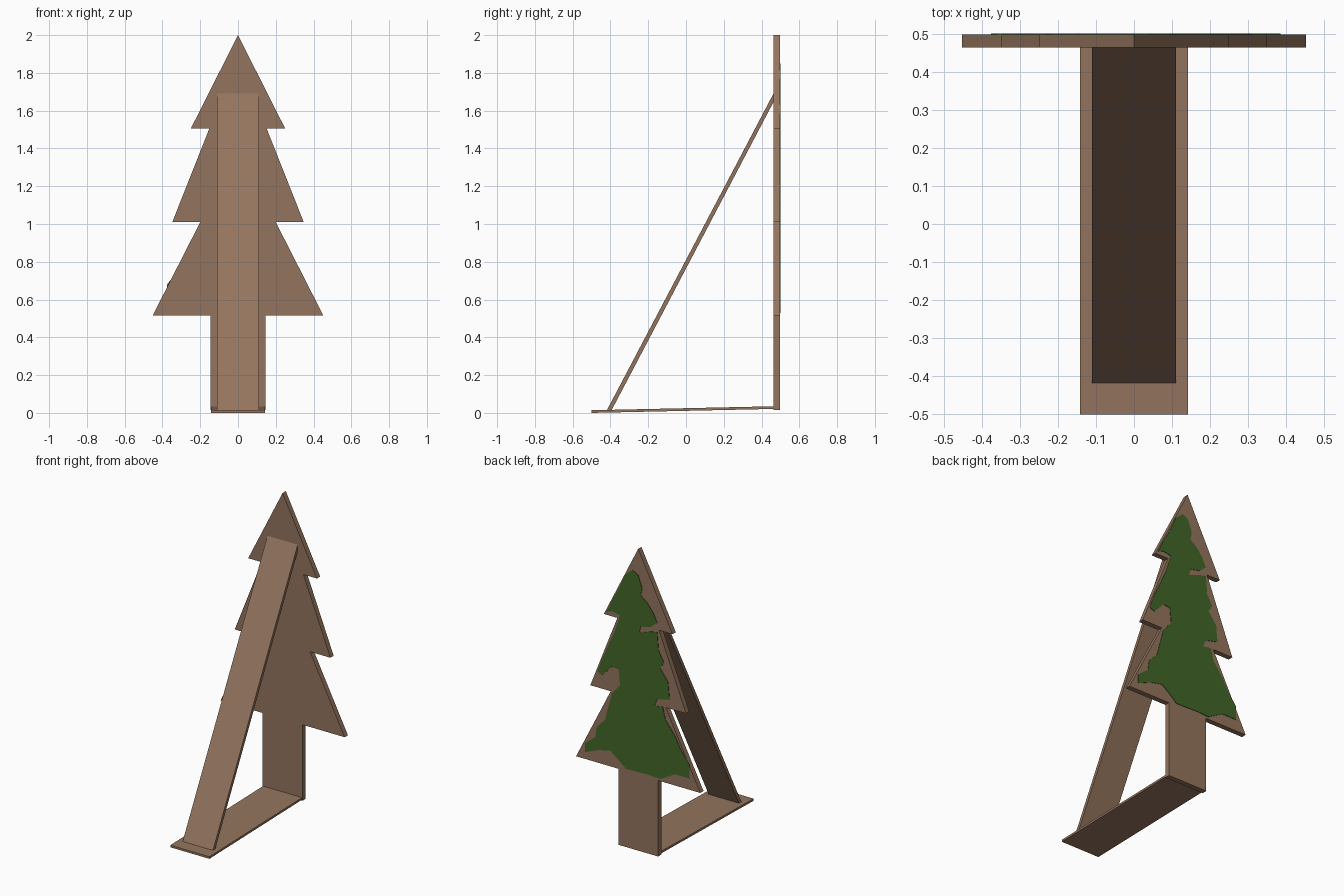
import bpy, bmesh

if "Cube" in bpy.data.objects:
    bpy.data.objects.remove(bpy.data.objects["Cube"])


def material(name, rgb):
    m = bpy.data.materials.new(name)
    m.diffuse_color = (*rgb, 1.0)
    m.use_nodes = True
    m.node_tree.nodes["Principled BSDF"].inputs["Base Color"].default_value = m.diffuse_color
    return m


WOOD = material("brown wood", (0.296, 0.178, 0.112))
GREEN = material("green paint", (0.055, 0.133, 0.021))


def prism(name, profile, place, lo, hi, mat):
    """Extrude a flat profile between lo and hi; place maps (a, b, depth) to xyz."""
    bm = bmesh.new()
    near = [bm.verts.new(place(a, b, lo)) for a, b in profile]
    far = [bm.verts.new(place(a, b, hi)) for a, b in profile]
    bm.faces.new(near)
    bm.faces.new(far[::-1])
    n = len(profile)
    for i in range(n):
        j = (i + 1) % n
        bm.faces.new((near[i], far[i], far[j], near[j]))
    bmesh.ops.recalc_face_normals(bm, faces=bm.faces[:])
    bmesh.ops.triangulate(bm, faces=[f for f in bm.faces if len(f.verts) > 4])
    me = bpy.data.meshes.new(name)
    bm.to_mesh(me)
    bm.free()
    me.materials.append(mat)
    ob = bpy.data.objects.new(name, me)
    bpy.context.collection.objects.link(ob)
    return ob


def upright(a, b, d):      # profile in xz, depth along y
    return (a, d, b)


def sideways(a, b, d):     # profile in yz, depth along x
    return (d, a, b)


# Tree-shaped board: right half mirrored to the left
half = [(0.25, 1.505), (0.152, 1.505), (0.348, 1.01), (0.2, 1.01),
        (0.452, 0.515), (0.145, 0.515), (0.145, 0.015)]
outline = [(0, 2.0)] + half + [(-x, z) for x, z in reversed(half)]
prism("tree_board", outline, upright, 0.463, 0.497, WOOD)

# Slightly tilted base plank
prism("base_plank", [(-0.5, 0), (0.464, 0.021), (0.464, 0.035), (-0.5, 0.014)],
      sideways, -0.142, 0.142, WOOD)

# Slanted rear brace
prism("brace", [(-0.42, 0.012), (-0.395, 0.012), (0.464, 1.647), (0.464, 1.692)],
      sideways, -0.11, 0.11, WOOD)

# Painted foliage patch, a thin plate on the far face
foliage = [(.04, 1.85), (0, 1.83), (-.03, 1.75), (-.02, 1.70), (-.07, 1.66),
           (-.11, 1.61), (-.14, 1.55), (-.09, 1.51), (-.02, 1.495), (-.01, 1.45),
           (-.09, 1.48), (-.14, 1.49), (-.15, 1.37), (-.19, 1.30), (-.16, 1.26),
           (-.22, 1.18), (-.23, 1.07), (-.14, 1.05), (-.12, 1.0), (-.18, 1.01),
           (-.20, .93), (-.27, .84), (-.31, .765), (-.375, .68), (-.375, .59),
           (-.27, .59), (-.16, .53), (-.08, .535), (.09, .53), (.11, .55),
           (.20, .62), (.29, .60), (.385, .56), (.385, .62), (.31, .68),
           (.30, .75), (.24, .81), (.20, .96), (.19, 1.0), (.13, 1.07),
           (.14, 1.17), (.19, 1.175), (.26, 1.10), (.295, 1.115), (.265, 1.2),
           (.215, 1.31), (.17, 1.41), (.13, 1.53), (.19, 1.54), (.23, 1.524),
           (.19, 1.61), (.14, 1.70), (.09, 1.81)]
prism("painted_foliage", foliage, upright, 0.496, 0.5, GREEN)
